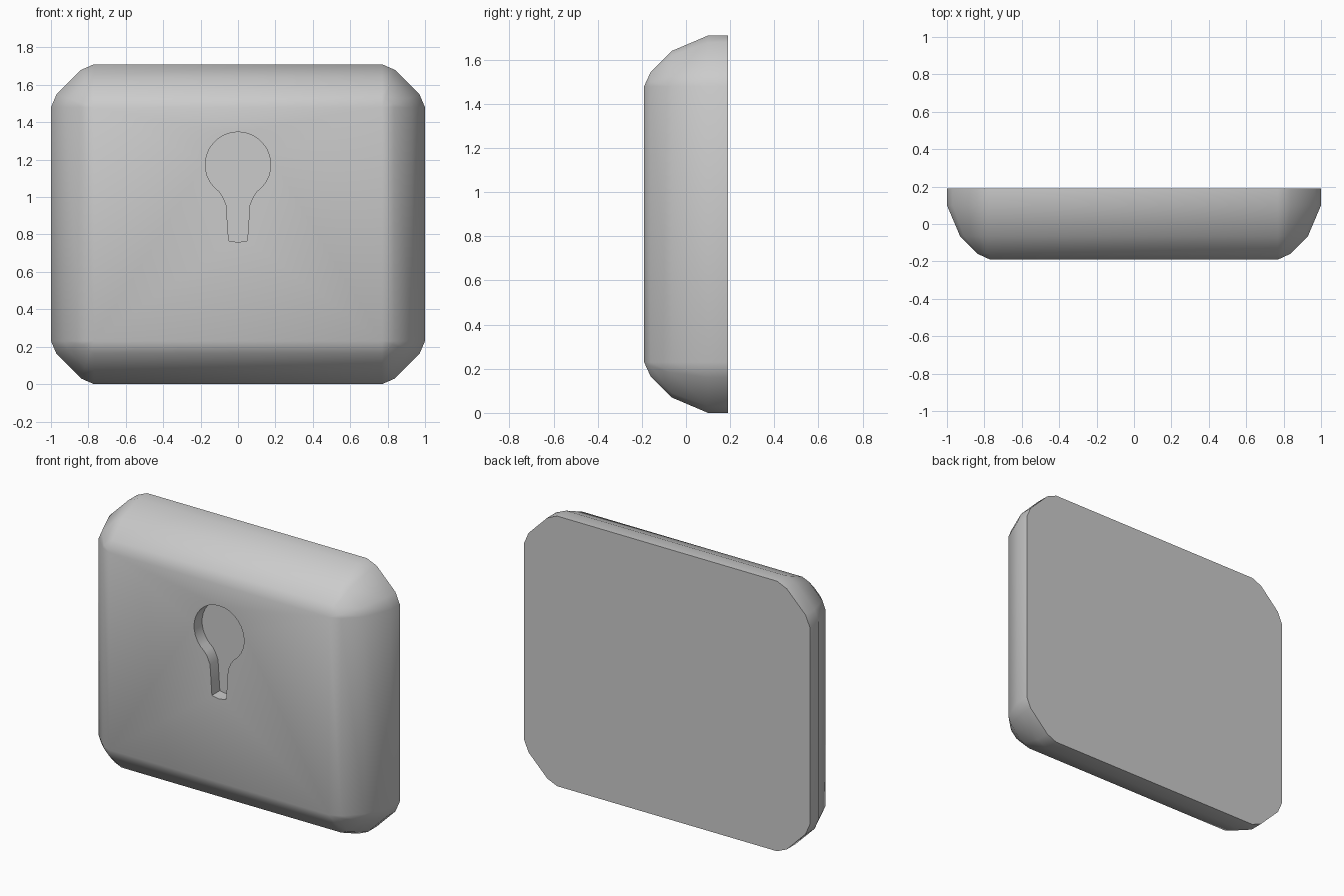
import bpy, bmesh, math

if "Cube" in bpy.data.objects:
    bpy.data.objects.remove(bpy.data.objects["Cube"])

W, H, R = 1.0, 0.855, 0.23          # half width, half height, corner size
CORNER = [(1, 0), (0.87, 0.30), (0.30, 0.87), (0, 1)]   # cut-corner arc
PROFILE = [(0.19, 0), (0.10, 0), (-0.065, 0.07), (-0.16, 0.165), (-0.19, R)]  # y, inset


def make_object(name, bm):
    bmesh.ops.remove_doubles(bm, verts=bm.verts, dist=1e-5)
    bmesh.ops.recalc_face_normals(bm, faces=bm.faces)
    mesh = bpy.data.meshes.new(name)
    bm.to_mesh(mesh)
    bm.free()
    obj = bpy.data.objects.new(name, mesh)
    bpy.context.collection.objects.link(obj)
    return obj


def loft(name, rings):
    """Closed solid skinned through equal-length rings of points."""
    bm = bmesh.new()
    loops = [[bm.verts.new(p) for p in ring] for ring in rings]
    n = len(loops[0])
    for a, b in zip(loops, loops[1:]):
        for i in range(n):
            j = (i + 1) % n
            bm.faces.new((a[i], a[j], b[j], b[i]))
    bm.faces.new(loops[0])
    bm.faces.new(loops[-1])
    return make_object(name, bm)


def body_ring(y, inset):
    r = R - inset
    pts = []
    for sx, sz in ((1, 1), (-1, 1), (-1, -1), (1, -1)):
        arc = CORNER if sx * sz > 0 else CORNER[::-1]
        pts += [(sx * (W - R + r * u), y, H + sz * (H - R + r * v)) for u, v in arc]
    return pts


# lock body: flat back, rounded front
body = loft("lock_body", [body_ring(y, d) for y, d in PROFILE])

# keyhole recess: round top with a tapering slot
right = [(0.0, 0.758), (0.05, 0.767), (0.063, 0.96), (0.083, 1.005)]
for i in range(13):
    a = math.radians(-55 + i * 145 / 12)
    right.append((0.175 * math.cos(a), 1.173 + 0.175 * math.sin(a)))
right[-1] = (0.0, 1.348)
outline = right + [(-x, z) for x, z in right[-2:0:-1]]
cutter = loft("keyhole_cutter", [[(x, y, z) for x, z in outline] for y in (-0.30, -0.11)])
cutter.hide_render = True

bpy.context.view_layer.objects.active = body
body.select_set(True)
mod = body.modifiers.new("keyhole", 'BOOLEAN')
mod.operation = 'DIFFERENCE'
mod.solver = 'EXACT'
mod.object = cutter
bpy.ops.object.modifier_apply(modifier=mod.name)
bpy.data.objects.remove(cutter, do_unlink=True)
bpy.ops.object.shade_smooth_by_angle(angle=math.radians(35))
